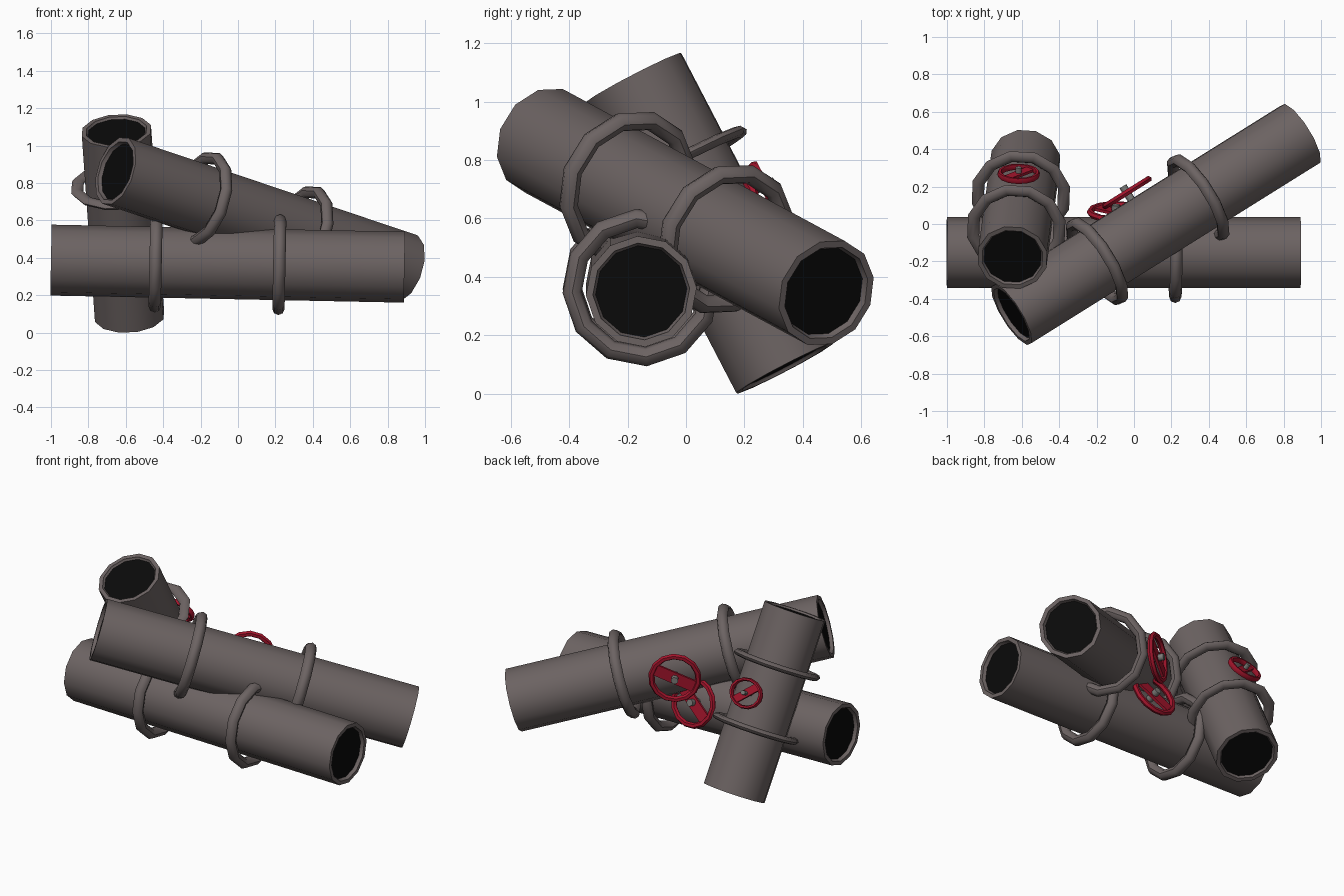
import bpy, bmesh, math
from mathutils import Matrix, Vector

if "Cube" in bpy.data.objects:
    bpy.data.objects.remove(bpy.data.objects["Cube"])

LEN = 1.89      # template pipe length
R = 0.19        # pipe radius
ROLL = math.radians(-17)


def material(name, rgb):
    m = bpy.data.materials.new(name)
    m.diffuse_color = (*rgb, 1)
    m.use_nodes = True
    m.node_tree.nodes["Principled BSDF"].inputs["Base Color"].default_value = m.diffuse_color
    return m


IRON = material("brown grey iron", (0.15, 0.125, 0.123))
BLACK = material("black opening", (0.003, 0.003, 0.003))
RED = material("red paint", (0.36, 0.007, 0.024))
STEEL = material("light steel", (0.2, 0.2, 0.19))


def finish(bm, name, mats, matrix, smooth=True):
    bm.transform(matrix)
    bmesh.ops.recalc_face_normals(bm, faces=bm.faces)
    me = bpy.data.meshes.new(name)
    bm.to_mesh(me)
    bm.free()
    for m in mats:
        me.materials.append(m)
    ob = bpy.data.objects.new(name, me)
    bpy.context.collection.objects.link(ob)
    bpy.context.view_layer.objects.active = ob
    ob.select_set(True)
    if smooth:
        bpy.ops.object.shade_smooth_by_angle(angle=math.radians(46))
    ob.select_set(False)
    return ob


def lathe(profile, sides, closed=False, roll=0.0):
    """Turn (height, radius) points around local z."""
    bm = bmesh.new()
    rings = [[bm.verts.new((r * math.cos(roll + 2 * math.pi * i / sides),
                            r * math.sin(roll + 2 * math.pi * i / sides), h))
              for i in range(sides)] for h, r in profile]
    pairs = list(zip(rings, rings[1:]))
    if closed:
        pairs.append((rings[-1], rings[0]))
    for a, b in pairs:
        for i in range(sides):
            j = (i + 1) % sides
            bm.faces.new((a[i], a[j], b[j], b[i]))
    if not closed:
        for ring in (rings[0], rings[-1]):
            bm.faces.new(ring).material_index = 1
    return bm


def ring_profile(major, minor, n=8):
    return [(minor * math.sin(2 * math.pi * k / n),
             major + minor * math.cos(2 * math.pi * k / n)) for k in range(n)]


# local lathe z becomes the pipe axis x, lathe x becomes the valve direction z
ALONG = Matrix(((0, 0, 1, 0), (0, 1, 0, 0), (1, 0, 0, 0), (0, 0, 0, 1)))


def pipe(label, start, end, normal, wheel_scale):
    start, end = Vector(start), Vector(end)
    d = (end - start).normalized()
    n = Vector(normal)
    n = (n - d * n.dot(d)).normalized()
    y = n.cross(d)
    stretch = (end - start).length / LEN
    frame = Matrix((d, y, n)).transposed().to_4x4()
    frame.translation = start
    frame = frame @ Matrix.Diagonal((stretch, 1, 1, 1))

    # pipe body with rims and dark openings
    half = [(0.02, 0.157), (0.004, 0.166), (0, 0.166), (0, R)]
    prof = half + [(LEN - h, r) for h, r in reversed(half)]
    finish(lathe(prof, 12, roll=ROLL), label + "_pipe", [IRON, BLACK], frame @ ALONG)

    # collar rings
    for k, t in enumerate((0.296, 0.646)):
        finish(lathe(ring_profile(0.237, 0.033), 12, True, ROLL),
               "%s_collar_%d" % (label, k + 1), [IRON],
               frame @ Matrix.Translation((t * LEN, 0, 0)) @ ALONG)

    # valve wheel rim
    hub = frame @ Matrix.Translation((0.477 * LEN, 0, 0.227))
    hub = hub @ Matrix.Diagonal((1, wheel_scale, 1, 1))
    finish(lathe(ring_profile(0.138, 0.018, 6), 14, True),
           label + "_valve_rim", [RED], hub)
    # valve wheel crossbar
    bm = bmesh.new()
    bmesh.ops.create_cube(bm, size=1)
    finish(bm, label + "_valve_bar", [RED],
           hub @ Matrix.Rotation(math.radians(-40), 4, 'Z')
           @ Matrix.Diagonal((0.27, 0.07, 0.016, 1)), False)
    # valve stem
    finish(lathe([(-0.06, 0.022), (0.04, 0.022)], 8),
           label + "_valve_stem", [STEEL, STEEL], hub)


a = math.radians(17)
pipe("lower", (-1, -0.153, 0.388), (0.89, -0.153, 0.35), (0, math.cos(a), math.sin(a)), 1)
pipe("slanted", (-0.655, -0.485, 0.865), (0.89, 0.48, 0.345), (-0.53, 0.85, 0), 1)
pipe("upright", (-0.65, -0.18, 1.08), (-0.58, 0.337, 0.087), (0, 0.886, 0.461), 0.74)
